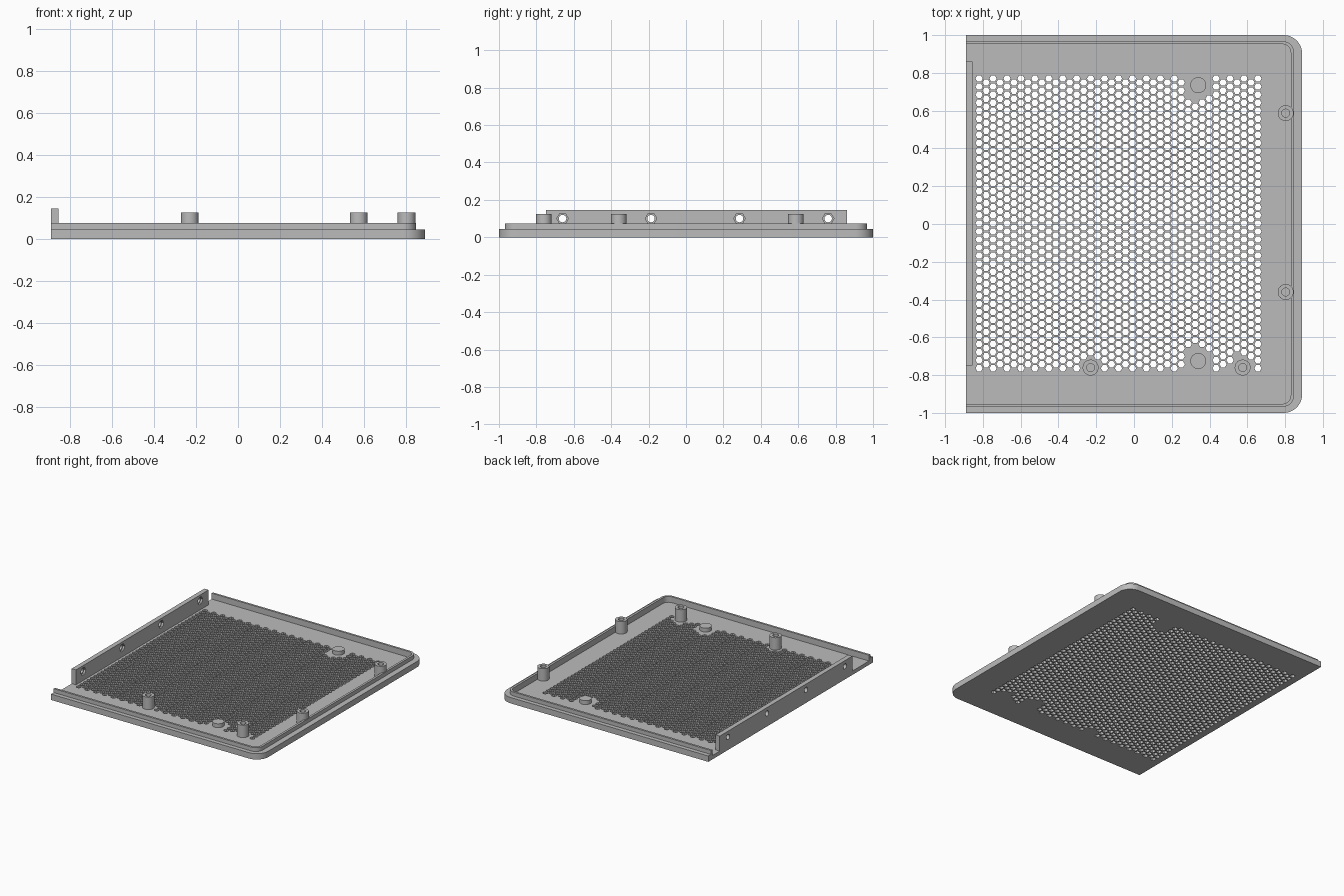
import bpy, bmesh, math
from mathutils import Matrix

cube = bpy.data.objects.get("Cube")
if cube:
    bpy.data.objects.remove(cube)

grey = bpy.data.materials.new("light grey plastic")
grey.use_nodes = True
grey.diffuse_color = (0.5, 0.5, 0.5, 1)
grey.node_tree.nodes["Principled BSDF"].inputs["Base Color"].default_value = (0.5, 0.5, 0.5, 1)

LEFT, FLOOR = -0.89, 0.03


def finish(name, bm):
    bmesh.ops.recalc_face_normals(bm, faces=bm.faces)
    mesh = bpy.data.meshes.new(name)
    bm.to_mesh(mesh)
    bm.free()
    mesh.materials.append(grey)
    ob = bpy.data.objects.new(name, mesh)
    bpy.context.collection.objects.link(ob)
    return ob


def activate(ob):
    bpy.ops.object.select_all(action="DESELECT")
    ob.select_set(True)
    bpy.context.view_layer.objects.active = ob


def smooth(ob):
    activate(ob)
    bpy.ops.object.shade_smooth_by_angle(angle=math.radians(30))


def prism(bm, sides, radius, depth, matrix):
    bmesh.ops.create_cone(bm, cap_ends=True, segments=sides, radius1=radius,
                          radius2=radius, depth=depth, matrix=matrix)


def cut(ob, bm):
    cutter = finish("cutter", bm)
    cutter.hide_render = True
    mod = ob.modifiers.new("cut", "BOOLEAN")
    mod.operation, mod.solver, mod.object = "DIFFERENCE", "MANIFOLD", cutter
    activate(ob)
    bpy.ops.object.modifier_apply(modifier=mod.name)
    bpy.data.objects.remove(cutter)


def outline(x, y, r, z, steps=12):
    """Open outline with two rounded corners on the +x side."""
    pts = [(LEFT, -y, z)]
    for cy, start in ((r - y, -90), (y - r, 0)):
        for i in range(steps + 1):
            a = math.radians(start + 90 * i / steps)
            pts.append((x - r + r * math.cos(a), cy + r * math.sin(a), z))
    return pts + [(LEFT, y, z)]


# Tray: stepped rim and lip around a recessed floor, open on the left
outer, lip_out, lip_in = (0.89, 1.0, 0.098), (0.847, 0.968, 0.06), (0.83, 0.952, 0.045)
section = [(outer, 0), (outer, 0.045), (lip_out, 0.045),
           (lip_out, 0.075), (lip_in, 0.075), (lip_in, FLOOR)]
bm = bmesh.new()
loops = [[bm.verts.new(p) for p in outline(*shape, z)] for shape, z in section]
for a, b in zip(loops, loops[1:]):
    for i in range(len(a) - 1):
        bm.faces.new((a[i], a[i + 1], b[i + 1], b[i]))
bm.faces.new(loops[0])
bm.faces.new(loops[-1])
bm.faces.new([l[0] for l in loops] + [l[-1] for l in reversed(loops)])
tray = finish("vented_tray", bm)

# Honeycomb vents, left solid around the posts
posts = [(-0.23, -0.76), (0.575, -0.76), (0.803, -0.36), (0.803, 0.587)]
pads = [(0.34, 0.735), (0.34, -0.725)]
keep = [(p, 0.07) for p in posts] + [(p, 0.08) for p in pads]
pitch = 0.0426
bm = bmesh.new()
for col in range(41):
    odd = col % 2
    for row in range(37 - odd):
        x = -0.82 + col * 0.0369
        y = 0.77 - (row + odd / 2) * pitch
        if all(math.dist((x, y), p) > r for p, r in keep):
            prism(bm, 6, 0.0192, 0.06, Matrix.Translation((x, y, 0.015))
                  @ Matrix.Rotation(math.pi / 2, 4, "Z"))
cut(tray, bm)
smooth(tray)

# Hollow screw posts
for n, (x, y) in enumerate(posts, 1):
    bm = bmesh.new()
    rings = []
    for r, z in ((0.042, FLOOR), (0.042, 0.125), (0.021, 0.125), (0.021, FLOOR)):
        rings.append([bm.verts.new((x + r * math.cos(k * math.tau / 32),
                                    y + r * math.sin(k * math.tau / 32), z)) for k in range(32)])
    for a, b in zip(rings, rings[1:] + rings[:1]):
        for k in range(32):
            j = (k + 1) % 32
            bm.faces.new((a[k], a[j], b[j], b[k]))
    smooth(finish(f"screw_post_{n}", bm))

# Low round pads
for n, (x, y) in enumerate(pads, 1):
    bm = bmesh.new()
    prism(bm, 32, 0.042, 0.03, Matrix.Translation((x, y, FLOOR + 0.015)))
    smooth(finish(f"round_pad_{n}", bm))

# Left rail with screw holes and hexagonal nut pockets on the inside
bm = bmesh.new()
bmesh.ops.create_cube(bm, size=1, matrix=Matrix.Translation((LEFT + 0.018, 0.056, 0.0875))
                      @ Matrix.Diagonal((0.036, 1.61, 0.115, 1)))
rail = finish("side_rail", bm)
turn = Matrix.Rotation(math.pi / 2, 4, "Y")
holes = [(y, 0.1) for y in (-0.66, -0.187, 0.286, 0.76)]
for sides, radius, x, depth in ((24, 0.02, LEFT + 0.018, 0.1), (6, 0.031, LEFT + 0.036, 0.03)):
    bm = bmesh.new()
    for y, z in holes:
        prism(bm, sides, radius, depth, Matrix.Translation((x, y, z)) @ turn)
    cut(rail, bm)
smooth(rail)
